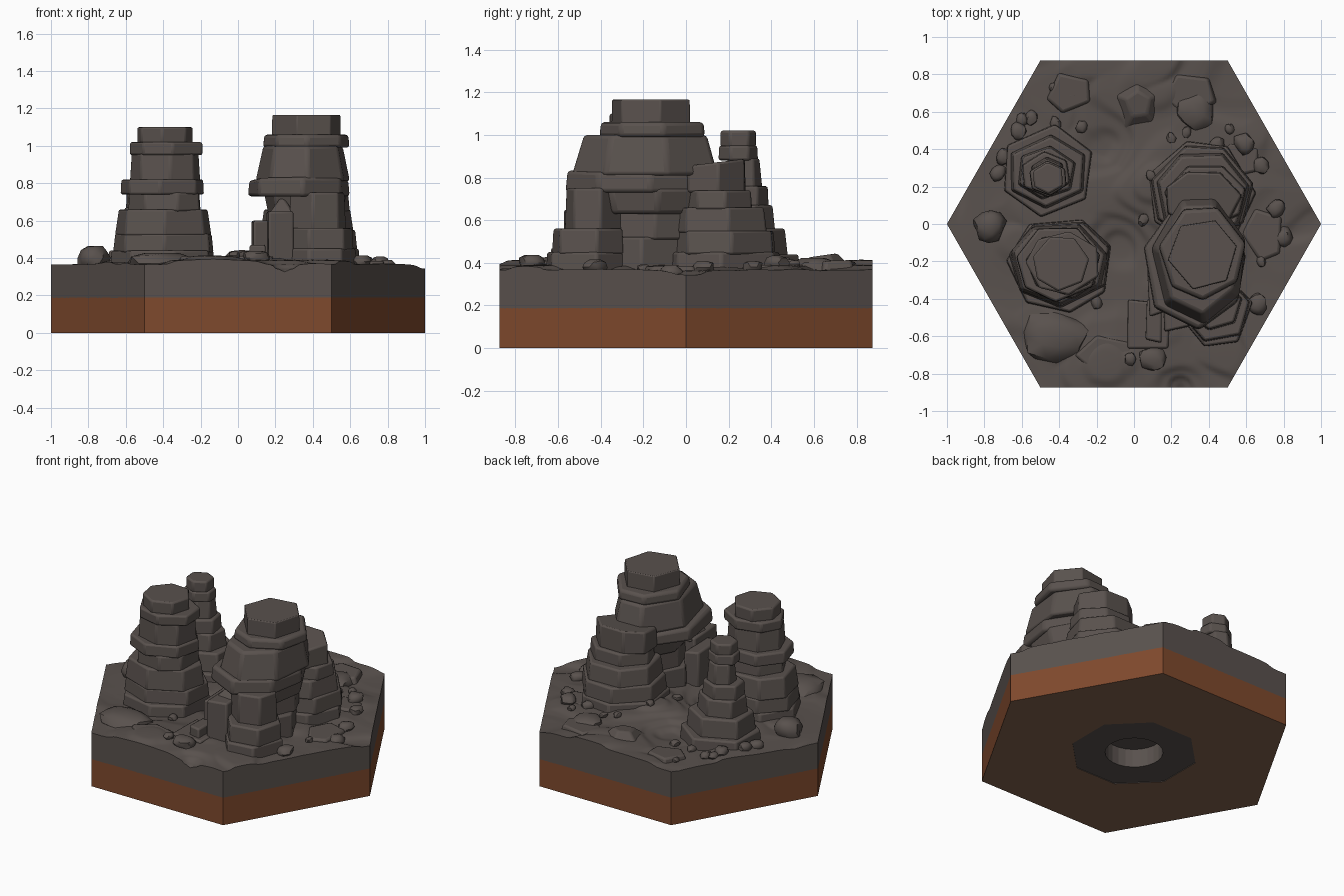
import bpy, bmesh, math, random
from mathutils import Vector, noise

if "Cube" in bpy.data.objects:
    bpy.data.objects.remove(bpy.data.objects["Cube"])

random.seed(7)


def material(name, rgb):
    m = bpy.data.materials.new(name)
    m.diffuse_color = (*rgb, 1)
    m.use_nodes = True
    m.node_tree.nodes["Principled BSDF"].inputs["Base Color"].default_value = m.diffuse_color
    return m


ROCK = material("grey rock", (0.100, 0.083, 0.075))
EARTH = material("brown earth", (0.212, 0.067, 0.026))
UNDER = material("dull brown underside", (0.225, 0.125, 0.076))


def finish(name, bm, mats, angle=None, bevel=0):
    bmesh.ops.recalc_face_normals(bm, faces=bm.faces)
    me = bpy.data.meshes.new(name)
    bm.to_mesh(me)
    bm.free()
    ob = bpy.data.objects.new(name, me)
    bpy.context.collection.objects.link(ob)
    for m in mats:
        me.materials.append(m)
    if bevel:
        mod = ob.modifiers.new("worn edges", 'BEVEL')
        mod.width, mod.segments = bevel, 2
        mod.limit_method = 'ANGLE'
        mod.angle_limit = math.radians(30)
    bpy.ops.object.select_all(action='DESELECT')
    ob.select_set(True)
    bpy.context.view_layer.objects.active = ob
    if angle:
        bpy.ops.object.shade_smooth_by_angle(angle=math.radians(angle))
    return ob


def prism(bm, pts, z0, z1, top=1.0, slope=(0, 0)):
    """Closed prism from an outline, narrowing to `top`, with an optional sloped top."""
    c = sum((Vector(p) for p in pts), Vector((0, 0))) / len(pts)
    low = [bm.verts.new((p[0], p[1], z0)) for p in pts]
    high = []
    for p in pts:
        d = Vector(p) - c
        high.append(bm.verts.new((c.x + d.x * top, c.y + d.y * top,
                                  z1 + d.x * slope[0] + d.y * slope[1])))
    bm.faces.new(low)
    bm.faces.new(high)
    n = len(pts)
    for i in range(n):
        bm.faces.new((low[i], low[(i + 1) % n], high[(i + 1) % n], high[i]))


def ring(n, r, phase=0.0, jitter=0.0):
    out = []
    for i in range(n):
        a = math.radians(phase) + 2 * math.pi * (i + random.uniform(-jitter, jitter)) / n
        out.append((r * math.cos(a), r * math.sin(a)))
    return out


def stack(name, n, phase, layers, jitter=0.12, bevel=0.011):
    """Tower of rough slabs: x0, x1, y0, y1, z0, z1, [top scale, slope x, slope y]."""
    bm = bmesh.new()
    for x0, x1, y0, y1, z0, z1, *rest in layers:
        pts = ring(n, 1, phase + random.uniform(-7, 7), jitter)
        xs, ys = [p[0] for p in pts], [p[1] for p in pts]
        fx = (x1 - x0) / (max(xs) - min(xs))
        fy = (y1 - y0) / (max(ys) - min(ys))
        pts = [(x0 + (x - min(xs)) * fx, y0 + (y - min(ys)) * fy) for x, y in pts]
        prism(bm, pts, z0 - 0.01, z1, rest[0] if rest else 0.96,
              rest[1:3] if len(rest) > 1 else (0, 0))
    return finish(name, bm, [ROCK], 30, bevel)


# Brown hexagonal base with a shallow octagon and round socket cut from below
DEPTH = 0.875 / math.sqrt(0.75)     # the hexagon is very slightly deeper than regular
bm = bmesh.new()
prism(bm, [(x, y * DEPTH) for x, y in ring(6, 1)], 0, 0.188)
base = finish("earth_base", bm, [EARTH, UNDER, ROCK])
for cut_name, sides, r, depth in (("octagon_cutter", 8, 0.40, 0.004),
                                  ("socket_cutter", 24, 0.18, 0.13)):
    bm = bmesh.new()
    prism(bm, ring(sides, r, 22.5), -0.1, depth)
    cutter = finish(cut_name, bm, [])
    cutter.hide_render = True
    mod = base.modifiers.new(cut_name, 'BOOLEAN')
    mod.operation, mod.solver, mod.object = 'DIFFERENCE', 'EXACT', cutter
    bpy.ops.object.select_all(action='DESELECT')
    base.select_set(True)
    bpy.context.view_layer.objects.active = base
    bpy.ops.object.modifier_apply(modifier=cut_name)
    bpy.data.objects.remove(cutter)
for f in base.data.polygons:
    reach = max(Vector(base.data.vertices[v].co.xy).length for v in f.vertices)
    f.material_index = 2 if reach < 0.45 else 1 if f.normal.z < -0.5 else 0

# Rocky ground: softly terraced height field on a hexagonal grid
MOUNDS = [(-0.42, 0.0, 0.33, 0.03), (0.28, 0.1, 0.36, 0.035), (0.1, 0.25, 0.2, 0.03),
          (0.35, -0.45, 0.28, 0.015), (-0.08, -0.1, 0.14, -0.03), (-0.1, 0.42, 0.13, -0.03),
          (-0.12, -0.78, 0.22, 0.045), (0.05, 0.80, 0.32, 0.035), (0.25, -0.87, 0.07, -0.04),
          (0.95, 0.05, 0.25, -0.02)]


def ground(x, y):
    n = noise.noise(Vector((x * 2.3, y * 2.3, 3.1)))
    crease = abs(noise.noise(Vector((x * 3.2 + 5, y * 3.2, 8.0))))
    h = 0.362 + 0.025 * n + 0.035 * min(crease, 0.3)
    h += sum(a * math.exp(-((x - u) ** 2 + (y - v) ** 2) / s ** 2) for u, v, s, a in MOUNDS)
    k, t = divmod(h / 0.024, 1)
    t = max(0, (t - 0.5) * 2)
    return 0.4 * h + 0.6 * 0.024 * (k + t * t * (3 - 2 * t) + 0.25)


bm = bmesh.new()
N = 64
grid = {}
for q in range(-N, N + 1):
    for r in range(-N, N + 1):
        if abs(q + r) <= N:
            x, y = (q + r / 2) / N, r / N * 0.875
            grid[q, r] = bm.verts.new((x, y, ground(x, y)))
for (q, r), v in grid.items():
    for a, b in (((q + 1, r), (q, r + 1)), ((q + 1, r - 1), (q + 1, r))):
        if a in grid and b in grid:
            bm.faces.new((v, grid[a], grid[b]))
rim = [e for e in bm.edges if e.is_boundary]
skirt = bmesh.ops.extrude_edge_only(bm, edges=rim)
for g in skirt["geom"]:
    if isinstance(g, bmesh.types.BMVert):
        g.co.z = 0.186
finish("rocky_ground", bm, [ROCK], 40)

# Low flat slabs that break up the ground
stack("ground_slabs", 5, 40, [
    (-.34, .02, -.85, -.58, .33, .405, .85, -.03, 0), (.40, .68, .24, .45, .32, .39, .85),
    (-.48, -.22, .58, .82, .33, .395, .85, 0, .05), (.56, .80, -.22, .10, .32, .385, .85),
    (.12, .46, .54, .82, .33, .405, .8, .04, .04)], 0.2, 0.012)

# Front left tower
stack("left_front_tower", 7, 20, [
    (-.69, -.12, -.48, .03, .30, .44), (-.67, -.13, -.45, .01, .44, .53),
    (-.66, -.14, -.44, .00, .53, .66, .92), (-.59, -.20, -.40, -.04, .66, .75),
    (-.63, -.18, -.42, -.02, .75, .82, .98), (-.58, -.20, -.38, -.05, .82, .96, .95),
    (-.58, -.19, -.38, -.04, .96, 1.02, 1.0), (-.54, -.24, -.36, -.07, 1.02, 1.10, 1.0)])

# Slender back left tower
stack("left_back_tower", 6, 30, [
    (-.70, -.22, .03, .54, .30, .44), (-.66, -.26, .08, .48, .44, .56, .93),
    (-.62, -.31, .13, .42, .56, .67, .92), (-.60, -.34, .14, .39, .67, .76),
    (-.55, -.37, .18, .36, .76, .89, .85), (-.56, -.36, .15, .34, .89, .95),
    (-.54, -.38, .16, .33, .95, 1.02, 1.0)], 0.06)

# Main tower: overhanging head on a front leg and a core
stack("main_tower_head", 7, 15, [
    (.16, .56, -.46, .08, .64, .75, 1.12), (.05, .60, -.57, .10, .74, .82, .97, 0, -.04),
    (.09, .60, -.54, .15, .82, 1.0, .84), (.13, .60, -.41, .09, 1.0, 1.06, .97)], bevel=0.018)
stack("main_tower_cap", 6, 5, [(.18, .55, -.35, .02, 1.05, 1.165, .99)], 0.06, 0.006)
stack("main_tower_leg", 6, 15, [
    (.24, .64, -.66, -.27, .30, .45), (.27, .62, -.63, -.29, .45, .56),
    (.27, .58, -.57, -.30, .56, .75, .94)])
stack("main_tower_core", 6, 0, [
    (.12, .56, -.40, .05, .30, .52), (.16, .54, -.38, .05, .52, .68)])

# Stepped tower leaning behind the main one
stack("right_back_tower", 7, 10, [
    (.07, .66, -.12, .45, .30, .45), (.09, .64, -.10, .42, .45, .55),
    (.12, .62, -.09, .38, .55, .66, .93), (.16, .60, -.03, .31, .66, .74, .96),
    (.17, .58, -.03, .28, .74, .87, .97, 0, .12)])

# Small pillars standing at the front of the arch
stack("arch_pillars", 4, 45, [
    (-.04, .20, -.67, -.40, .30, .41), (.06, .15, -.64, -.40, .30, .47),
    (.07, .17, -.50, -.20, .30, .60), (.15, .30, -.58, -.28, .30, .65),
    (.16, .32, -.50, -.28, .64, .72, .15)], 0.06)


def boulder(bm, x, y, rx, ry, z, rz):
    made = bmesh.ops.create_icosphere(bm, subdivisions=2, radius=1)["verts"]
    turn, seed = random.uniform(-0.5, 0.5), Vector((x * 9, y * 9, 0))
    for v in made:
        d = v.co * (1 + 0.3 * noise.noise(v.co * 1.3 + seed))
        d.x, d.y, d.z = d.x * rx, d.y * ry, min(d.z, 0.75) * rz
        v.co = Vector((x + d.x * math.cos(turn) - d.y * math.sin(turn),
                       y + d.x * math.sin(turn) + d.y * math.cos(turn), z + d.z))


# Large half-buried boulders
bm = bmesh.new()
for b in ((-.42, -.60, .18, .13, .37, .075), (-.77, -.01, .085, .09, .40, .085),
          (.33, .60, .11, .10, .37, .07), (.10, -.72, .075, .065, .40, .05)):
    boulder(bm, *b)
finish("large_boulders", bm, [ROCK], 35)

# Pointed outcrop at the back
stack("back_outcrop", 5, 90, [(-.17, .20, .45, .84, .33, .435, .35, 0, .05)], 0.1)

# Scattered stones
bm = bmesh.new()
for x, y, r in ((-.43, .73, .025), (-.33, .69, .03), (-.55, .57, .035), (-.62, .50, .04),
                (-.70, .36, .04), (-.73, .27, .04), (-.28, .52, .03), (-.42, .54, .03),
                (.20, .46, .025), (.28, .49, .025), (.44, .42, .04), (.59, .43, .05),
                (.51, .51, .025), (.68, .31, .04), (.76, .08, .045), (.80, -.07, .045),
                (.68, -.20, .025), (.66, -.43, .05), (.05, .02, .03), (.09, .26, .025),
                (-.20, -.42, .03), (-.02, -.72, .03), (-.60, .56, .03)):
    boulder(bm, x, y, r, r * 1.2, ground(x, y) + r * 0.25, r * 0.9)
finish("scattered_stones", bm, [ROCK], 35)
